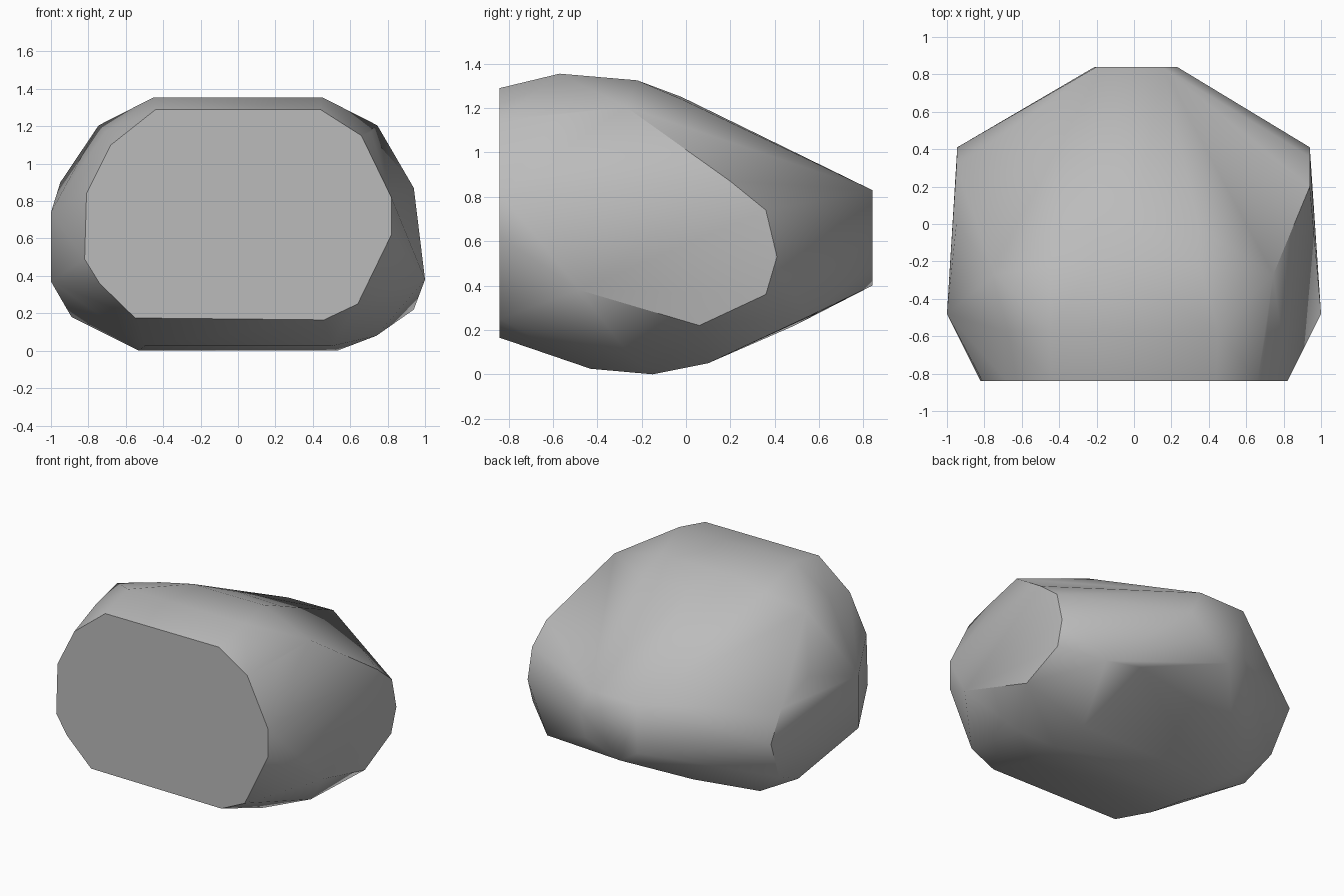
import bpy
import bmesh
import math

# Remove the default cube only
default_cube = bpy.data.objects.get("Cube")
if default_cube:
    bpy.data.objects.remove(default_cube, do_unlink=True)


def make_material(name, colour):
    material = bpy.data.materials.new(name)
    material.use_nodes = True
    material.diffuse_color = colour
    material.node_tree.nodes["Principled BSDF"].inputs["Base Color"].default_value = colour
    return material


def slice_at(y, outline):
    """Place an (x, z) outline on a flat cut at depth y."""
    return [(x, y, z) for x, z in outline]


def mirrored(points):
    """Return the points together with their mirror images across x."""
    return points + [(-x, y, z) for x, y, z in points]


def make_chiselled_stone(name, corners, material):
    """Wrap the corners in a convex shell with merged flat facets."""
    mesh = bpy.data.meshes.new(name)
    bm = bmesh.new()
    for corner in corners:
        bm.verts.new(corner)
    hull = bmesh.ops.convex_hull(bm, input=bm.verts[:])
    unused = {v for v in hull["geom_interior"] if isinstance(v, bmesh.types.BMVert)}
    bmesh.ops.delete(bm, geom=list(unused), context="VERTS")
    bmesh.ops.dissolve_limit(bm, angle_limit=math.radians(2),
                             verts=bm.verts[:], edges=bm.edges[:])
    bmesh.ops.recalc_face_normals(bm, faces=bm.faces[:])
    bm.to_mesh(mesh)
    bm.free()
    mesh.materials.append(material)
    stone = bpy.data.objects.new(name, mesh)
    bpy.context.collection.objects.link(stone)
    return stone


# Broad flat cut across the front
front_cut = slice_at(-0.84, [
    (-0.44, 1.29), (0.44, 1.29), (0.66, 1.15), (0.82, 0.82), (0.82, 0.62),
    (0.64, 0.25), (0.46, 0.165), (-0.55, 0.175), (-0.74, 0.36),
    (-0.82, 0.49), (-0.81, 0.84), (-0.68, 1.1)])

# Small flat cut at the back
back_cut = slice_at(0.84, [
    (0.15, 0.83), (-0.2, 0.825), (-0.21, 0.485),
    (-0.08, 0.4), (0.19, 0.49), (0.23, 0.66)])

# Rounded crown
crown = mirrored([(0.45, -0.57, 1.355), (0.745, -0.27, 1.205), (0.71, -0.57, 1.17)])
crown += [(-0.2, -0.22, 1.325), (0.35, -0.22, 1.325), (-0.45, -0.22, 1.27),
          (0, -0.02, 1.25), (0.35, -0.02, 1.24)]

# Flank on the model's left
left_flank = [(1, -0.48, 0.38), (0.94, 0.2, 0.87), (0.94, 0.36, 0.74),
              (0.94, 0.41, 0.53), (0.935, 0.36, 0.36), (0.94, 0.06, 0.22)]

# Flank on the model's right
right_flank = [(-1, -0.48, 0.37), (-1, -0.48, 0.74), (-0.95, 0, 0.9),
               (-0.95, 0.3, 0.79), (-0.945, 0.41, 0.58),
               (-0.91, 0.27, 0.29), (-0.89, 0.03, 0.18)]

# Rounded underside
underside = mirrored([(0.53, -0.15, 0), (0.5, -0.43, 0.025), (0.5, 0.1, 0.05)])
underside += [(0.74, -0.25, 0.08), (0.69, 0.55, 0.26), (0.45, 0.6, 0.28),
              (-0.4, 0.49, 0.22), (-0.7, 0.18, 0.1)]

grey = make_material("stone_grey", (0.5, 0.5, 0.5, 1))
stone = make_chiselled_stone(
    "stone", front_cut + back_cut + crown + left_flank + right_flank + underside, grey)

# Soft shading across shallow bends, crisp edges around the cuts
bpy.ops.object.select_all(action="DESELECT")
stone.select_set(True)
bpy.context.view_layer.objects.active = stone
bpy.ops.object.shade_smooth_by_angle(angle=math.radians(38))
